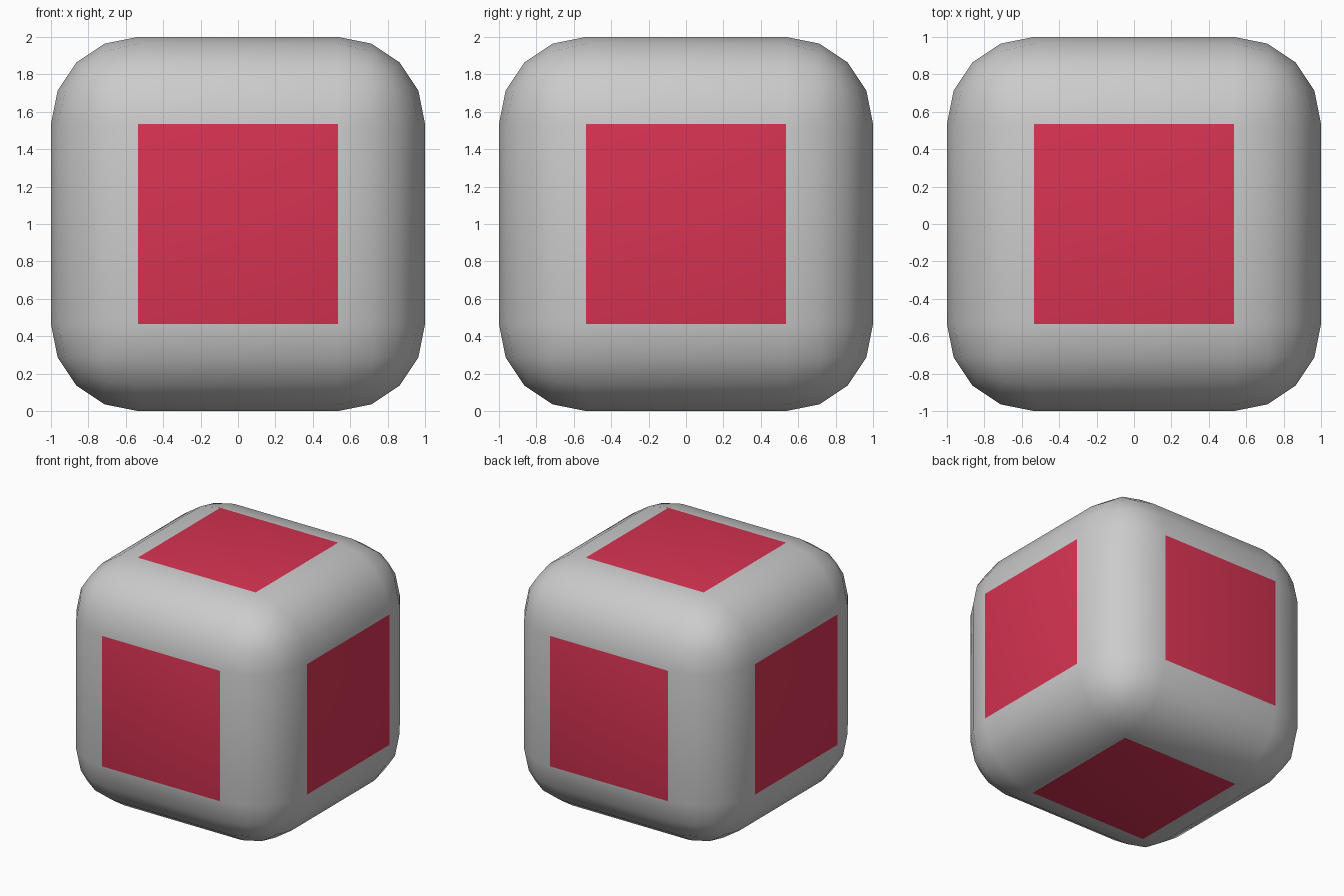
import bpy

if "Cube" in bpy.data.objects:
    bpy.data.objects.remove(bpy.data.objects["Cube"])


def make_material(name, color):
    mat = bpy.data.materials.new(name)
    mat.diffuse_color = (*color, 1.0)
    mat.use_nodes = True
    mat.node_tree.nodes["Principled BSDF"].inputs["Base Color"].default_value = mat.diffuse_color
    return mat


# Cube standing on the ground
bpy.ops.mesh.primitive_cube_add(size=2, location=(0, 0, 1))
cube = bpy.context.object
cube.name = "rounded_cube"
cube.data.materials.append(make_material("red_face", (0.68, 0.033, 0.085)))
cube.data.materials.append(make_material("grey_edge", (0.55, 0.55, 0.55)))

# Wide round bevel: the flat faces stay red, the rounded edges turn grey
bevel = cube.modifiers.new("round_edges", "BEVEL")
bevel.width = 0.465
bevel.segments = 4
bevel.limit_method = "NONE"
bevel.material = 1

bpy.ops.object.shade_smooth()
